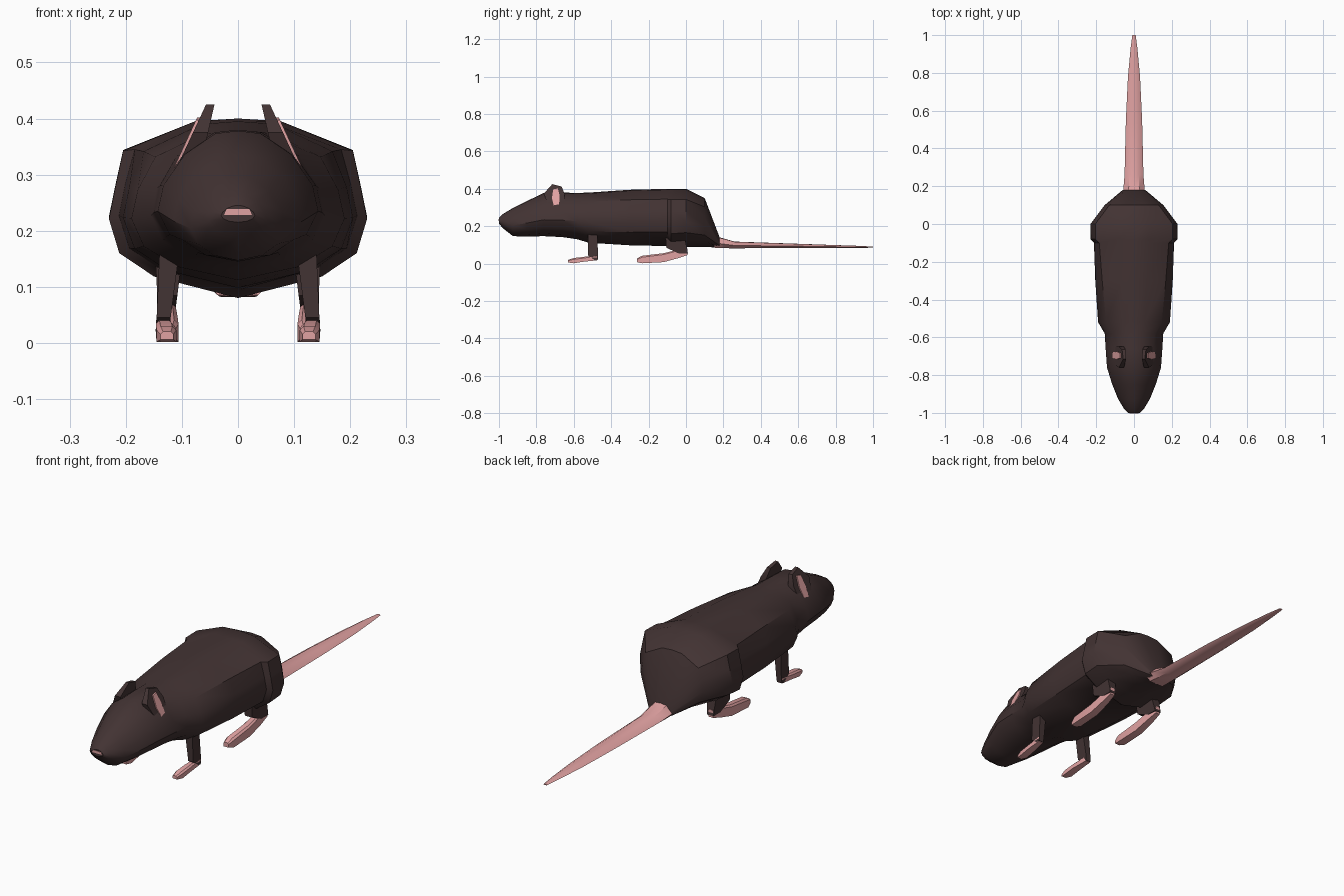
import bpy, bmesh

if "Cube" in bpy.data.objects:
    bpy.data.objects.remove(bpy.data.objects["Cube"])


def material(name, rgb):
    m = bpy.data.materials.new(name)
    m.diffuse_color = (*rgb, 1)
    m.use_nodes = True
    m.node_tree.nodes["Principled BSDF"].inputs["Base Color"].default_value = m.diffuse_color
    return m


FUR = material("dark_fur", (0.055, 0.033, 0.033))
SKIN = material("pink_skin", (0.75, 0.36, 0.36))


def loft(name, rings, mat, mirror=False, angle=0.6):
    """Skin a list of equal-length closed rings and cap both ends."""
    bm = bmesh.new()
    vs = [[bm.verts.new(p) for p in r] for r in rings]
    n = len(vs[0])
    for a, b in zip(vs, vs[1:]):
        for i in range(n):
            j = (i + 1) % n
            bm.faces.new((a[i], a[j], b[j], b[i]))
    bm.faces.new(vs[0])
    bm.faces.new(vs[-1])
    bmesh.ops.recalc_face_normals(bm, faces=bm.faces)
    me = bpy.data.meshes.new(name)
    bm.to_mesh(me)
    bm.free()
    me.materials.append(mat)
    ob = bpy.data.objects.new(name, me)
    bpy.context.collection.objects.link(ob)
    bpy.ops.object.select_all(action='DESELECT')
    ob.select_set(True)
    bpy.context.view_layer.objects.active = ob
    bpy.ops.object.shade_smooth_by_angle(angle=angle)
    if mirror:
        ob.modifiers.new("mirror", 'MIRROR')
    return ob


# Half cross-sections (width fraction, height fraction), top to bottom
HEAD = [(0, 1), (.28, .98), (.66, .82), (.93, .58), (1, .38), (.85, .2), (.5, .06), (0, 0)]
BODY = [(0, 1), (.33, .985), (.89, .82), (.95, .62), (1, .44), (.92, .25), (.65, .12), (0, 0)]


def section(y, w, z0, z1, k):
    half = [((1 - k) * a[0] + k * b[0], (1 - k) * a[1] + k * b[1]) for a, b in zip(HEAD, BODY)]
    full = half + [(-x, t) for x, t in half[-2:0:-1]]
    return [(x * w, y, z0 + t * (z1 - z0)) for x, t in full]


# Body and head: y, half width, bottom, top, head-to-body blend
stations = [
    (-1.0, .03, .215, .245, 0), (-.98, .052, .19, .265, 0), (-.925, .085, .147, .298, 0),
    (-.85, .115, .145, .335, 0), (-.76, .143, .147, .378, 0), (-.66, .15, .142, .38, 0),
    (-.58, .155, .13, .378, .2), (-.52, .19, .112, .38, .5), (-.30, .205, .098, .395, .7),
    (-.10, .212, .094, .40, .9), (-.08, .23, .08, .40, 1), (0, .23, .088, .40, 1),
    (.10, .155, .09, .35, .8), (.18, .06, .085, .14, .3)]
loft("body", [section(*s) for s in stations], FUR)


def oval(y, w, z0, z1):
    pts = [(-1, .45), (-.5, .95), (0, 1), (.5, .95), (1, .45), (.6, .05), (-.6, .05)]
    return [(x * w, y, z0 + t * (z1 - z0)) for x, t in pts]


# Tail
loft("tail", [oval(*s) for s in [
    (.15, .06, .082, .148), (.19, .056, .08, .138), (.26, .05, .08, .118),
    (.55, .043, .083, .108), (.78, .032, .083, .1), (.93, .018, .084, .095),
    (1.0, .009, .085, .091)]], SKIN)

# Nose
loft("nose", [[(x, y, z) for x, z in ((-.025, .228), (-.02, .239), (.02, .239), (.025, .228))]
              for y in (-1.002, -.97)], SKIN)


def slab(y, x0, x1, z0, z1):
    c = .2 * (x1 - x0)
    return [(x0, y, z0), (x1, y, z0), (x1, y, z1 - c), (x1 - c, y, z1),
            (x0 + c, y, z1), (x0, y, z1 - c)]


# Feet
loft("front_feet", [slab(*s) for s in [
    (-.63, .115, .138, .006, .02), (-.60, .11, .145, .002, .03), (-.55, .112, .146, .01, .036),
    (-.475, .122, .146, .018, .045)]], SKIN, True)
loft("hind_feet", [slab(*s) for s in [
    (-.262, .112, .137, .008, .028), (-.235, .106, .145, .002, .042), (-.12, .108, .145, .008, .056),
    (-.04, .112, .143, .03, .076), (.008, .118, .14, .046, .08)]], SKIN, True)


def box(z, x0, x1, y0, y1):
    return [(x0, y0, z), (x1, y0, z), (x1, y1, z), (x0, y1, z)]


# Legs
loft("front_legs", [box(*s) for s in [
    (.02, .122, .147, -.49, -.472), (.045, .12, .145, -.525, -.47),
    (.16, .105, .14, -.525, -.475)]], FUR, True)
loft("hind_legs", [box(*s) for s in [
    (.055, .112, .144, -.04, .01), (.085, .108, .144, -.105, .005),
    (.15, .10, .147, -.11, -.01)]], FUR, True)


# Ears: side outline (y, z) with inner and outer x leaning inward at the top
def ear_side(outline, bottom, top):
    return [(bottom + (top - bottom) * (z - .3) / .125, y, z) for y, z in outline]


outline = [(-.735, .30), (-.76, .375), (-.715, .425), (-.665, .412), (-.648, .37), (-.652, .31)]
loft("ears", [ear_side(outline, .07, .042), ear_side(outline, .115, .057)], FUR, True)
inner = [(-.705, .302), (-.717, .35), (-.71, .397), (-.685, .402), (-.675, .36), (-.68, .305)]
loft("inner_ears", [ear_side(inner, .10, .05), ear_side(inner, .12, .062)], SKIN, True)
